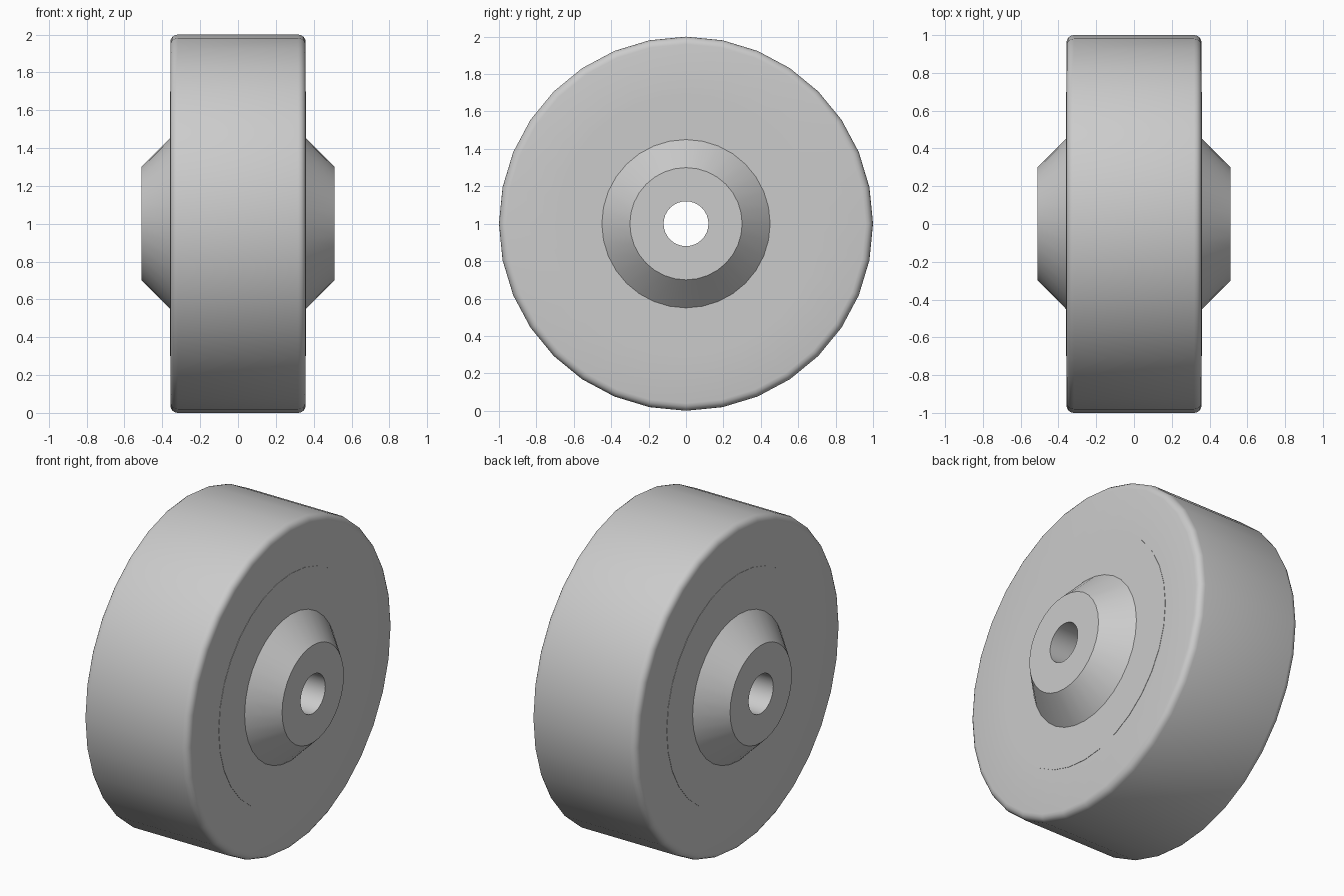
import bpy, bmesh
from math import cos, sin, pi, radians

SIDES = 32

cube = bpy.data.objects.get("Cube")
if cube:
    bpy.data.objects.remove(cube, do_unlink=True)

grey = bpy.data.materials.new("light_grey")
grey.use_nodes = True
colour = (0.6, 0.6, 0.6, 1)
grey.diffuse_color = colour
grey.node_tree.nodes["Principled BSDF"].inputs["Base Color"].default_value = colour


def lathe(name, half):
    """Mirror a half profile of (x, radius) points and spin it round the x axis."""
    profile = half + [(-x, r) for x, r in reversed(half)]
    bm = bmesh.new()
    rings = []
    for x, r in profile:
        rings.append([bm.verts.new((x, r * sin(2 * pi * i / SIDES),
                                    1 + r * cos(2 * pi * i / SIDES)))
                      for i in range(SIDES)])
    for a, b in zip(rings, rings[1:] + rings[:1]):
        for i in range(SIDES):
            j = (i + 1) % SIDES
            bm.faces.new((a[i], a[j], b[j], b[i]))
    bmesh.ops.recalc_face_normals(bm, faces=bm.faces)
    mesh = bpy.data.meshes.new(name)
    bm.to_mesh(mesh)
    bm.free()
    mesh.materials.append(grey)
    obj = bpy.data.objects.new(name, mesh)
    bpy.context.collection.objects.link(obj)
    bpy.ops.object.select_all(action="DESELECT")
    obj.select_set(True)
    bpy.context.view_layer.objects.active = obj
    bpy.ops.object.shade_smooth_by_angle(angle=radians(30))
    return obj


# Tyre with rounded shoulders
half_width, bevel, steps = 0.358, 0.04, 4
shoulder = [(half_width - bevel + bevel * cos(a), 1 - bevel + bevel * sin(a))
            for a in (pi / 2 * k / steps for k in range(steps + 1))]
lathe("tyre", [(half_width, 0.68)] + shoulder)

# Hub disc with tapered bosses and an axle bore
lathe("hub", [(0.51, 0.12), (0.51, 0.3), (0.36, 0.45), (0.36, 0.7)])
